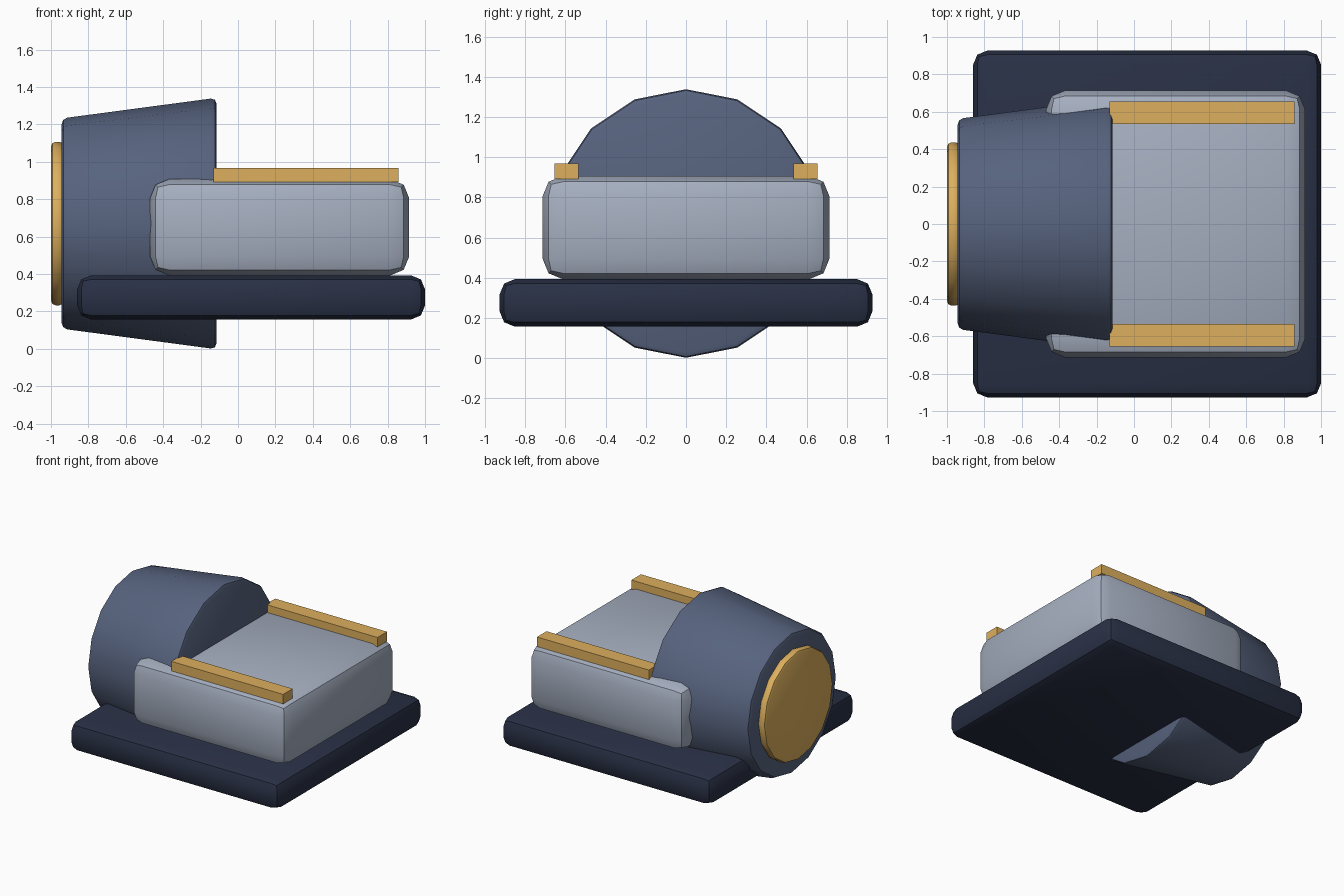
import bpy, math

if "Cube" in bpy.data.objects:
    bpy.data.objects.remove(bpy.data.objects["Cube"])


def material(name, rgb):
    m = bpy.data.materials.new(name)
    m.diffuse_color = (*rgb, 1)
    m.use_nodes = True
    m.node_tree.nodes["Principled BSDF"].inputs["Base Color"].default_value = m.diffuse_color
    return m


NAVY = material("navy", (0.022, 0.030, 0.060))
SLATE = material("slate", (0.095, 0.125, 0.210))
PALE = material("pale_grey", (0.38, 0.43, 0.53))
GOLD = material("gold", (0.72, 0.43, 0.11))


def finish(ob, name, mat, bevel):
    ob.name = name
    ob.data.materials.append(mat)
    bpy.ops.object.transform_apply(location=False, rotation=True, scale=True)
    if bevel:
        b = ob.modifiers.new("bevel", 'BEVEL')
        b.width, b.segments = bevel, 2
        b.limit_method, b.angle_limit = 'ANGLE', math.radians(40)
        bpy.ops.object.modifier_apply(modifier=b.name)
        bpy.ops.object.shade_smooth_by_angle(angle=math.radians(30))
    return ob


def box(name, mat, x, y, z, bevel=0):
    bpy.ops.mesh.primitive_cube_add(size=1, location=[(a + b) / 2 for a, b in (x, y, z)])
    ob = bpy.context.object
    ob.scale = [b - a for a, b in (x, y, z)]
    return finish(ob, name, mat, bevel)


def drum(name, mat, x, r0, r1, z, bevel):
    # 16-sided tapered cylinder lying along x, a vertex at the top
    bpy.ops.mesh.primitive_cone_add(vertices=16, radius1=r0, radius2=r1, depth=x[1] - x[0],
                                    location=((x[0] + x[1]) / 2, 0, z),
                                    rotation=(0, math.pi / 2, 0))
    return finish(bpy.context.object, name, mat, bevel)


# Base slab and main body
box("base", NAVY, (-0.86, 1.0), (-0.927, 0.927), (0.157, 0.393), 0.075)
box("body", PALE, (-0.47, 0.915), (-0.713, 0.713), (0.393, 0.907), 0.1)

# Flared barrel with its end cap
drum("barrel", SLATE, (-0.943, -0.115), 0.562, 0.672, 0.67, 0.03)
drum("end_cap", GOLD, (-1.0, -0.93), 0.437, 0.437, 0.67, 0.025)

# Top rails, one on each side
for side, label in ((-1, "front"), (1, "back")):
    y = sorted((side * 0.535, side * 0.655))
    box(label + "_rail", GOLD, (-0.13, 0.857), y, (0.892, 0.968))
